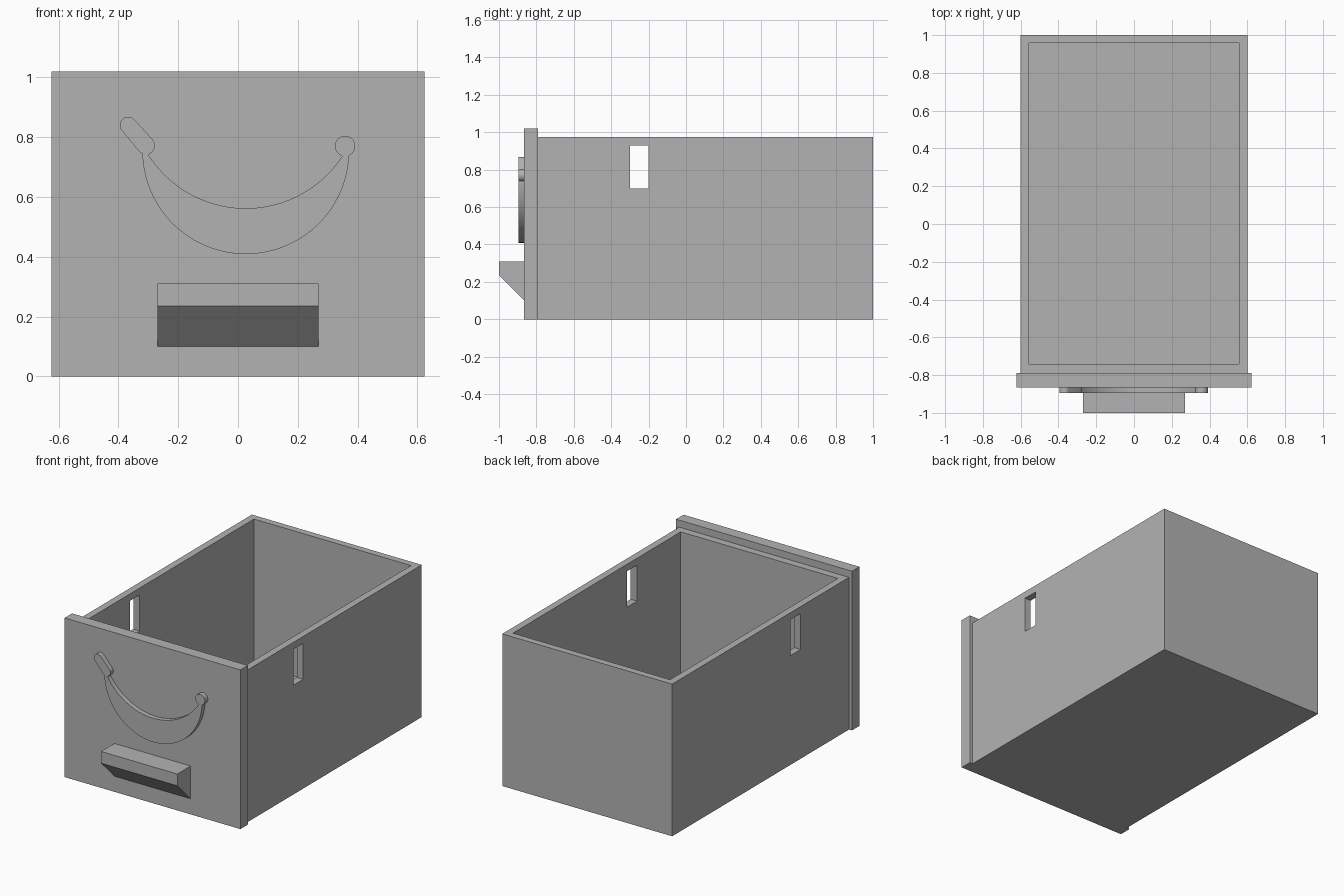
import bpy, bmesh
from math import cos, sin, radians

cube = bpy.data.objects.get("Cube")
if cube:
    bpy.data.objects.remove(cube, do_unlink=True)

grey = bpy.data.materials.new("plain_grey")
grey.use_nodes = True
grey.diffuse_color = (0.45, 0.45, 0.45, 1)
grey.node_tree.nodes["Principled BSDF"].inputs["Base Color"].default_value = grey.diffuse_color


def prism(name, outline, depth):
    """Extrude a closed outline of 3D points along a depth vector."""
    bm = bmesh.new()
    face = bm.faces.new([bm.verts.new(p) for p in outline])
    ext = bmesh.ops.extrude_face_region(bm, geom=[face], use_keep_orig=True)
    moved = [v for v in ext["geom"] if isinstance(v, bmesh.types.BMVert)]
    bmesh.ops.translate(bm, verts=moved, vec=depth)
    bmesh.ops.recalc_face_normals(bm, faces=bm.faces)
    mesh = bpy.data.meshes.new(name)
    bm.to_mesh(mesh)
    bm.free()
    mesh.materials.append(grey)
    obj = bpy.data.objects.new(name, mesh)
    bpy.context.collection.objects.link(obj)
    return obj


def box(name, x, y, z):
    """Box between (low, high) limits on each axis."""
    base = [(x[0], y[0], z[0]), (x[1], y[0], z[0]), (x[1], y[1], z[0]), (x[0], y[1], z[0])]
    return prism(name, base, (0, 0, z[1] - z[0]))


def select(obj):
    bpy.ops.object.select_all(action="DESELECT")
    obj.select_set(True)
    bpy.context.view_layer.objects.active = obj


def cut(target, cutter):
    mod = target.modifiers.new("cut", "BOOLEAN")
    mod.operation = "DIFFERENCE"
    mod.solver = "EXACT"
    mod.object = cutter
    cutter.hide_render = True
    select(target)
    bpy.ops.object.modifier_apply(modifier=mod.name)
    bpy.data.objects.remove(cutter, do_unlink=True)


def arc(cx, cz, r, start, end, steps):
    """Points of an arc in the XZ plane, angles in degrees."""
    angles = [radians(start + (end - start) * i / steps) for i in range(steps + 1)]
    return [(cx + r * cos(a), cz + r * sin(a)) for a in angles]


# Open box with a slot through both side walls
body = box("drawer_box", (-0.602, 0.602), (-0.79, 1.0), (0, 0.975))
cut(body, box("cavity_cutter", (-0.557, 0.557), (-0.742, 0.957), (0.045, 1.2)))
cut(body, box("slot_cutter", (-0.8, 0.8), (-0.3, -0.2), (0.70, 0.93)))

# Front panel
box("front_panel", (-0.623, 0.623), (-0.865, -0.79), (0, 1.02))

# Pull handle with a sloping underside
side = [(-0.865, 0.31), (-1.0, 0.31), (-1.0, 0.235), (-0.865, 0.10)]
prism("pull_handle", [(-0.27, y, z) for y, z in side], (0.54, 0, 0))

# Raised smile: crescent with a round right cheek and a slanted left cheek
smile = arc(0.026, 0.755, 0.346, 182.5, 357.5, 48)
smile += arc(0.358, 0.77, 0.034, -66, 251, 28)
smile += arc(0.026, 0.947, 0.385, -33.5, -147, 40)
smile += arc(-0.308, 0.772, 0.03, -70, 42, 12)
smile += arc(-0.367, 0.84, 0.028, 42, 222, 18)
smile += arc(-0.308, 0.772, 0.03, 222, 247, 3)
relief = prism("smile_relief", [(x, -0.895, z) for x, z in smile], (0, 0.03, 0))
select(relief)
bpy.ops.object.shade_smooth_by_angle(angle=radians(30))
